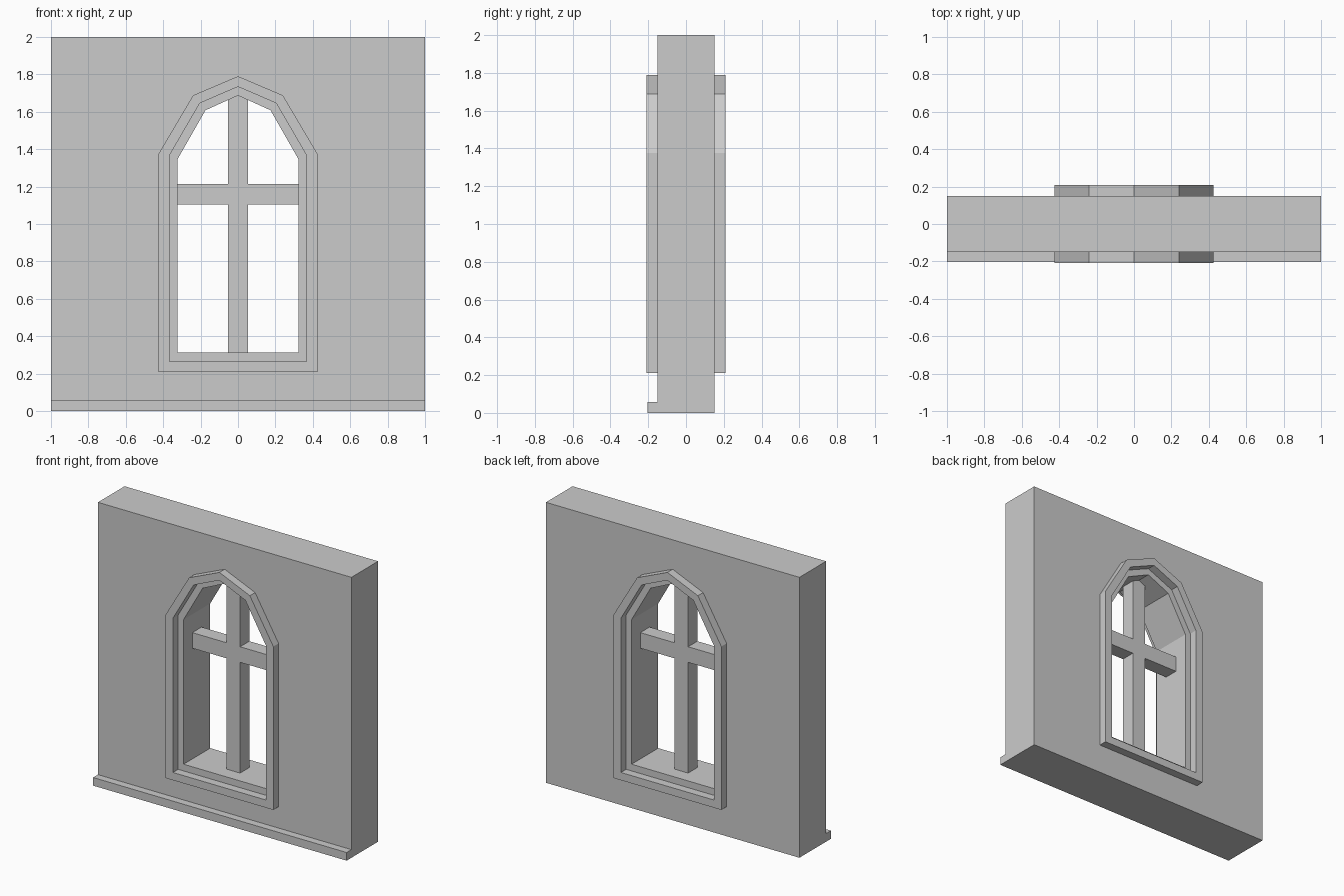
import bpy, bmesh

if "Cube" in bpy.data.objects:
    bpy.data.objects.remove(bpy.data.objects["Cube"])


def mirror(half):
    """Complete a right-half outline (bottom to apex at x = 0) on the left side."""
    return half + [(-x, z) for x, z in reversed(half) if x > 0]


def slab(name, loops, y0, y1):
    """Extrude an x-z outline, with optional hole loops, from y0 to y1."""
    curve = bpy.data.curves.new(name, 'CURVE')
    curve.dimensions, curve.fill_mode = '2D', 'BOTH'
    curve.extrude = (y1 - y0) / 2
    for loop in loops:
        s = curve.splines.new('POLY')
        s.points.add(len(loop) - 1)
        for p, (x, z) in zip(s.points, loop):
            p.co = (x, z, 0, 1)
        s.use_cyclic_u = True
    temp = bpy.data.objects.new(name + "_profile", curve)
    bpy.context.collection.objects.link(temp)
    dg = bpy.context.evaluated_depsgraph_get()
    mesh = bpy.data.meshes.new_from_object(temp.evaluated_get(dg))
    bpy.data.objects.remove(temp)

    # Weld caps to sides, then stand the profile upright
    bm = bmesh.new()
    bm.from_mesh(mesh)
    bmesh.ops.remove_doubles(bm, verts=bm.verts, dist=1e-5)
    for v in bm.verts:
        x, z, d = v.co
        v.co = (x, (y0 + y1) / 2 - d, z)
    bm.normal_update()
    bmesh.ops.recalc_face_normals(bm, faces=bm.faces)
    for f in bm.faces:
        f.smooth = False
    bm.to_mesh(mesh)
    bm.free()
    mesh.name = name
    obj = bpy.data.objects.new(name, mesh)
    bpy.context.collection.objects.link(obj)
    return obj


# Arched outlines: opening, inside of trim, outside of trim
opening = mirror([(0.324, 0.313), (0.324, 1.345), (0.174, 1.608), (0, 1.687)])
trim_in = mirror([(0.367, 0.265), (0.367, 1.366), (0.204, 1.646), (0, 1.734)])
trim_out = mirror([(0.425, 0.21), (0.425, 1.375), (0.24, 1.688), (0, 1.79)])

# Wall with window opening
wall = mirror([(1, 0), (1, 2)])
slab("wall", [wall, opening], -0.15, 0.15)

# Raised trim on both faces
slab("front_trim", [trim_out, trim_in], -0.209, -0.15)
slab("back_trim", [trim_out, trim_in], 0.15, 0.209)

# Cross-shaped window bars, pointed to meet the arch
b, lo, hi = 0.053, 1.103, 1.214
bars = mirror([(b, 0.313), (b, lo), (0.324, lo), (0.324, hi),
               (b, hi), (b, 1.663), (0, 1.687)])
slab("window_bars", [bars], -0.052, 0.052)

# Skirting ledge along the front foot of the wall
slab("base_ledge", [mirror([(1, 0), (1, 0.058)])], -0.204, -0.15)
